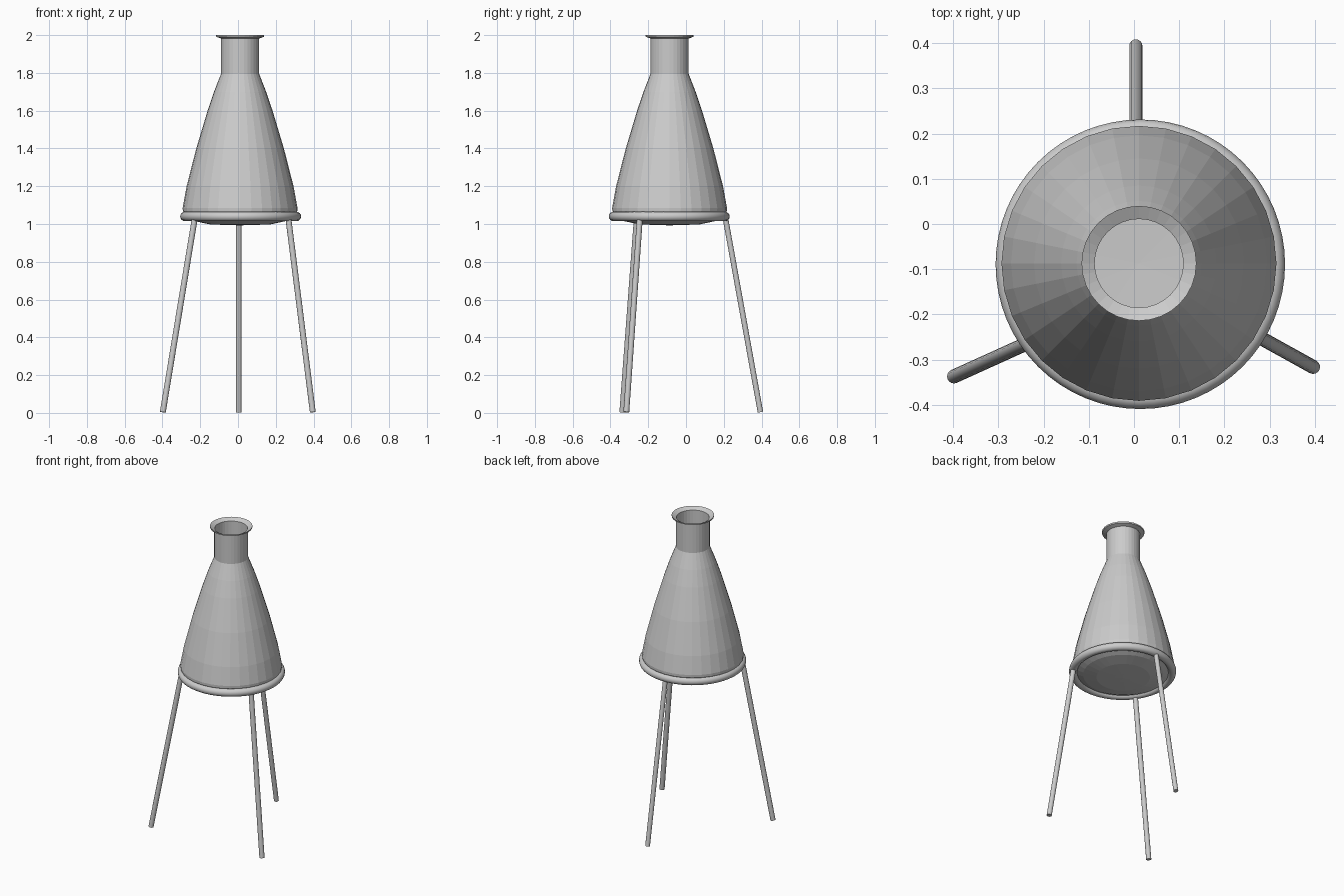
import bpy, bmesh, math
from mathutils import Vector

if "Cube" in bpy.data.objects:
    bpy.data.objects.remove(bpy.data.objects["Cube"])

CX, CY = 0.011, -0.087   # axis shared by flask and ring


def add_object(name, bm):
    mesh = bpy.data.meshes.new(name)
    bm.to_mesh(mesh)
    bm.free()
    ob = bpy.data.objects.new(name, mesh)
    bpy.context.collection.objects.link(ob)
    return ob


def lathe(name, profile, sides):
    bm = bmesh.new()
    verts = [bm.verts.new((r, 0, z)) for r, z in profile]
    edges = [bm.edges.new(p) for p in zip(verts, verts[1:])]
    bmesh.ops.spin(bm, geom=verts + edges, cent=(0, 0, 0), axis=(0, 0, 1),
                   angle=math.tau, steps=sides, use_duplicate=False)
    bmesh.ops.remove_doubles(bm, verts=bm.verts, dist=0.0005)
    bmesh.ops.recalc_face_normals(bm, faces=bm.faces)
    ob = add_object(name, bm)
    ob.location = (CX, CY, 0)
    return ob


def smooth(ob):
    bpy.ops.object.select_all(action='DESELECT')
    ob.select_set(True)
    bpy.context.view_layer.objects.active = ob
    bpy.ops.object.shade_smooth_by_angle(angle=math.radians(40))


def rod(name, bottom, top, radius):
    a, b = Vector(bottom), Vector(top)
    bpy.ops.mesh.primitive_cylinder_add(vertices=16, radius=radius,
                                        depth=(b - a).length, location=(a + b) / 2)
    ob = bpy.context.object
    ob.name = name
    ob.rotation_euler = (b - a).to_track_quat('Z', 'Y').to_euler()
    smooth(ob)


# Faceted open flask: outer skin from base to lip, then inner skin back down
outer = [(0, 0.993), (0.05, 0.994), (0.16, 0.998), (0.24, 1.015), (0.285, 1.035),
         (0.303, 1.07), (0.304, 1.085), (0.283, 1.2), (0.232, 1.4),
         (0.172, 1.6), (0.138, 1.7), (0.101, 1.795), (0.101, 1.982), (0.126, 1.991),
         (0.127, 2.0)]
inner = [(0.098, 1.985), (0.098, 1.795), (0.135, 1.7), (0.169, 1.6), (0.229, 1.4),
         (0.28, 1.2), (0.301, 1.085), (0.3, 1.07), (0.282, 1.038), (0.238, 1.019),
         (0.158, 1.002), (0, 0.998)]
lathe("flask", outer + inner, 32)

# Support ring around the flask base
bpy.ops.mesh.primitive_torus_add(major_radius=0.295, minor_radius=0.025,
                                 major_segments=64, minor_segments=16,
                                 location=(CX + 0.003, CY - 0.002, 1.04))
ring = bpy.context.object
ring.name = "support_ring"
smooth(ring)

# Three splayed legs
rod("back_leg", (0.004, 0.394, 0.004), (0.004, 0.208, 1.035), 0.0145)
rod("left_leg", (-0.398, -0.337, 0.004), (-0.228, -0.26, 1.035), 0.0155)
rod("right_leg", (0.396, -0.316, 0.004), (0.266, -0.244, 1.035), 0.0155)
